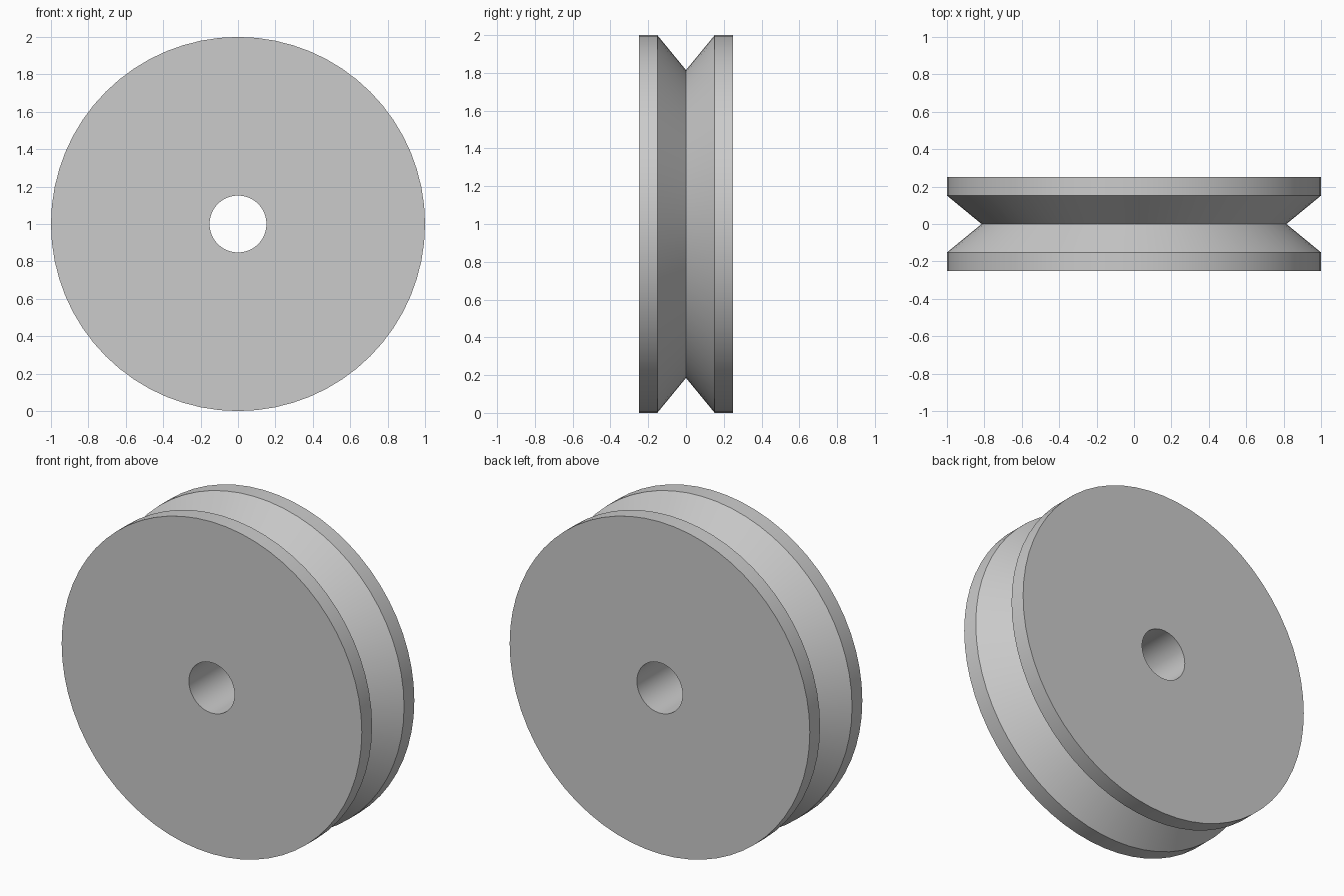
import bpy, bmesh
from math import cos, sin, tau, radians

if "Cube" in bpy.data.objects:
    bpy.data.objects.remove(bpy.data.objects["Cube"])

SEGMENTS = 64
CENTRE_Z = 1.0

# Half of the wheel section as (radius, y); mirrored for the other side
half = [(0.152, 0.25), (1.0, 0.25), (1.0, 0.152)]
groove = [(0.815, 0.0)]
profile = half + groove + [(r, -y) for r, y in reversed(half)]

# Grooved pulley wheel: revolve the closed section around the y axis
bm = bmesh.new()
rings = []
for i in range(SEGMENTS):
    a = tau * i / SEGMENTS
    rings.append([bm.verts.new((r * cos(a), y, CENTRE_Z + r * sin(a))) for r, y in profile])

n = len(profile)
for i in range(SEGMENTS):
    a, b = rings[i], rings[(i + 1) % SEGMENTS]
    for j in range(n):
        k = (j + 1) % n
        bm.faces.new((a[j], a[k], b[k], b[j]))
bmesh.ops.recalc_face_normals(bm, faces=bm.faces)

mesh = bpy.data.meshes.new("pulley_wheel")
bm.to_mesh(mesh)
bm.free()
wheel = bpy.data.objects.new("pulley_wheel", mesh)
bpy.context.collection.objects.link(wheel)

# Smooth round surfaces, crisp rims and groove
bpy.context.view_layer.objects.active = wheel
wheel.select_set(True)
bpy.ops.object.shade_smooth_by_angle(angle=radians(30))
